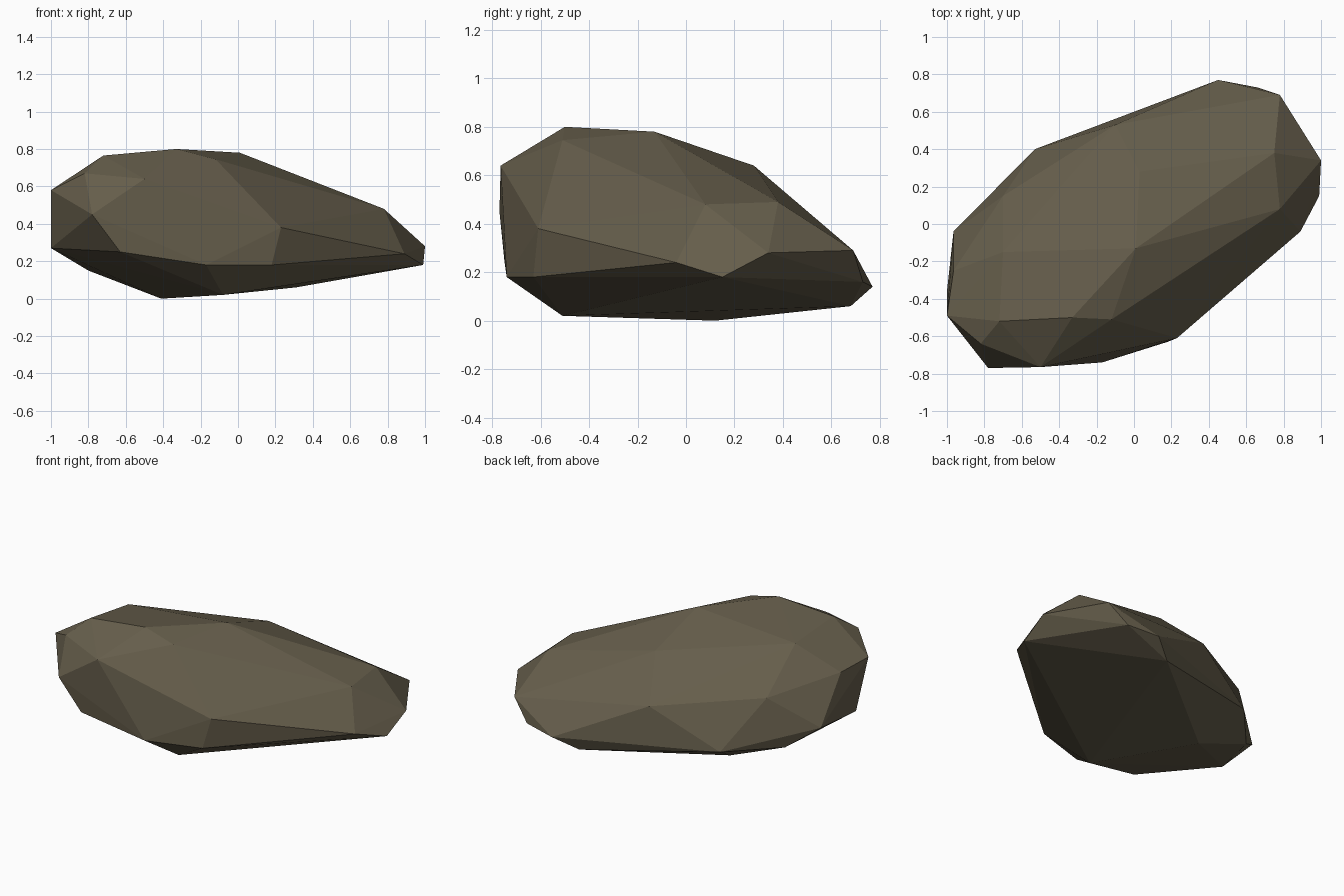
import bpy
import bmesh

# Remove the default object only
default_cube = bpy.data.objects.get("Cube")
if default_cube:
    bpy.data.objects.remove(default_cube, do_unlink=True)


def make_material(name, colour):
    material = bpy.data.materials.new(name)
    material.use_nodes = True
    material.diffuse_color = colour
    shader = material.node_tree.nodes["Principled BSDF"]
    shader.inputs["Base Color"].default_value = colour
    shader.inputs["Roughness"].default_value = 0.9
    return material


def make_hull(name, corners, material):
    """Wrap the corner points in a flat-shaded convex stone."""
    bm = bmesh.new()
    verts = [bm.verts.new(corner) for corner in corners]
    bmesh.ops.convex_hull(bm, input=verts)
    loose = [vert for vert in bm.verts if not vert.link_faces]
    bmesh.ops.delete(bm, geom=loose, context="VERTS")
    bmesh.ops.recalc_face_normals(bm, faces=bm.faces)
    mesh = bpy.data.meshes.new(name)
    bm.to_mesh(mesh)
    bm.free()
    mesh.materials.append(material)
    rock = bpy.data.objects.new(name, mesh)
    bpy.context.collection.objects.link(rock)
    return rock


# Chipped corners of the underside
underside = [
    (-.08, -.51, .02), (-.41, .12, 0), (.31, .68, .06), (-.8, .1, .15),
]

# Ring of corners around the widest part
girdle = [
    (.45, .77, .14), (.66, .73, .16), (.78, .69, .29), (1, .34, .28),
    (.99, .15, .18), (.89, -.04, .24), (.18, -.63, .18), (-.17, -.74, .18),
    (-.63, -.75, .25), (-1, -.36, .27), (-.965, -.04, .27), (-.53, .4, .16),
]

# Sloping shoulders between the ring and the crown
shoulders = [
    (.75, .38, .49), (.78, .08, .48), (.23, -.61, .38), (-.78, -.77, .45),
    (-.5, -.765, .64), (-.82, -.64, .67), (-1, -.49, .58),
    (-.965, -.25, .56), (-.7, .15, .47), (-.1, .53, .4),
]

# High facets of the crown
crown = [
    (-.72, -.52, .765), (-.33, -.5, .8), (-.12, -.51, .745),
    (.01, -.13, .78), (.03, .28, .64), (-.7, -.15, .72),
]

stone = make_material("olive brown stone", (.13, .11, .07, 1))
make_hull("rock", underside + girdle + shoulders + crown, stone)
